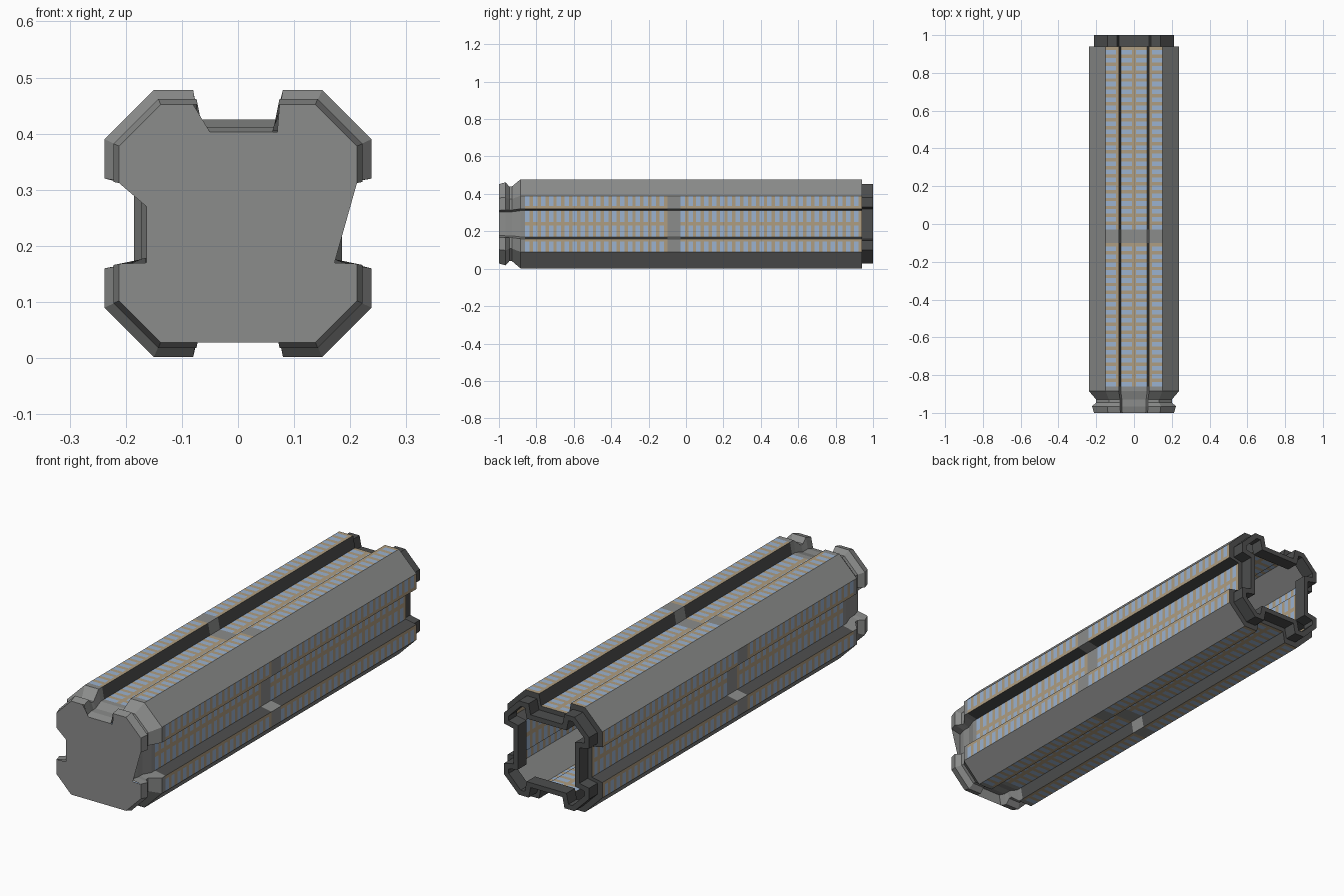
import bpy, bmesh

if "Cube" in bpy.data.objects:
    bpy.data.objects.remove(bpy.data.objects["Cube"])

CZ = 0.24  # height of the long axis


def material(name, rgb):
    m = bpy.data.materials.new(name)
    m.diffuse_color = (*rgb, 1)
    m.use_nodes = True
    m.node_tree.nodes["Principled BSDF"].inputs["Base Color"].default_value = m.diffuse_color
    return m


MATS = [material("hull grey", (0.26, 0.265, 0.26)),
        material("dark grey", (0.075, 0.077, 0.077)),
        material("window blue", (0.33, 0.45, 0.63)),
        material("frame tan", (0.43, 0.34, 0.22))]
GREY, DARK, BLUE, TAN = range(4)
STRIPE = -1  # alternates blue and tan along the length


def around(side):
    """Repeat a side's (across, out) points on all four sides, clockwise."""
    pts = []
    for k in range(4):
        for x, z in side:
            for _ in range(k):
                x, z = z, -x
            pts.append((x, z))
    return pts


def ring(r, c, w, wi, d):
    """Octagon of radius r, flat half-width c, with a groove on each side."""
    return around([(-c, r), (-w, r), (-wi, d), (wi, d), (w, r), (c, r)])


def loft(name, stations, rule):
    """Skin closed rings given as (y, points); rule(segment, span) -> material."""
    bm = bmesh.new()
    rows = [[bm.verts.new((x, y, CZ + z)) for x, z in pts] for y, pts in stations]
    n = len(rows[0])
    for j in range(len(rows) - 1):
        for i in range(n):
            k = (i + 1) % n
            f = bm.faces.new((rows[j][i], rows[j][k], rows[j + 1][k], rows[j + 1][i]))
            f.material_index = rule(i, j)
    return finish(name, bm)


def finish(name, bm):
    me = bpy.data.meshes.new(name)
    bm.to_mesh(me)
    bm.free()
    for m in MATS:
        me.materials.append(m)
    ob = bpy.data.objects.new(name, me)
    bpy.context.collection.objects.link(ob)
    return ob


# Main hull: grooved shell with window bands between grey chamfers
R, D = 0.238, 0.185
side = [(-.15, R), (-.095, R), (-.08, R), (-.07, D), (-.01, D),
        (.01, D), (.07, D), (.08, R), (.095, R), (.15, R)]
seg_mat = [STRIPE, TAN, DARK, STRIPE, TAN, STRIPE, DARK, TAN, STRIPE, GREY]
ys, kinds = [-.885, -.86], [GREY]
for start, end, count in ((-.86, -.10, 18), (-.03, .94, 23)):
    if start > -.5:
        ys.append(start)
        kinds.append(GREY)          # plain middle band
    p = (end - start) / count
    for i in range(count):
        ys += [start + (i + .57) * p, start + (i + 1) * p]
        kinds += [BLUE, TAN]


def hull_rule(i, j):
    m = seg_mat[i % 10]
    if kinds[j] == GREY:
        return GREY
    return kinds[j] if m == STRIPE else m


section = around(side)
loft("hull", [(y, section) for y in ys], hull_rule)

# Front neck: flared coupling with a groove
body = ring(R, .15, .08, .07, D)
loft("front_neck", [
    (-1.0, ring(.212, .138, .072, .062, .163)),
    (-.965, ring(.222, .142, .074, .064, .172)),
    (-.945, ring(.200, .133, .074, .064, .172)),
    (-.93, ring(.200, .133, .074, .064, .172)),
    (-.885, body)], lambda i, j: GREY)

# Front plate: closes the end, covering the grooves unevenly
outline = [(-.138, .452), (-.08, .452), (-.05, .403), (.07, .403), (.074, .452),
           (.138, .452), (.212, .378), (.212, .312), (.172, .17), (.212, .168),
           (.212, .102), (.138, .028), (-.138, .028), (-.212, .102),
           (-.212, .168), (-.163, .17), (-.163, .27), (-.212, .312), (-.212, .378)]
bm = bmesh.new()
bm.faces.new([bm.verts.new((x, -1.0, z)) for x, z in reversed(outline)])
finish("front_plate", bm)

# Back collar: open rim with thickness, stepped in from the hull
outer = ring(.213, .14, .09, .08, .165)
inner = ring(.190, .13, .11, .10, .143)
loft("back_collar", [(.94, body), (.94, outer), (1.0, outer), (1.0, inner),
                     (.94, inner)], lambda i, j: DARK)
